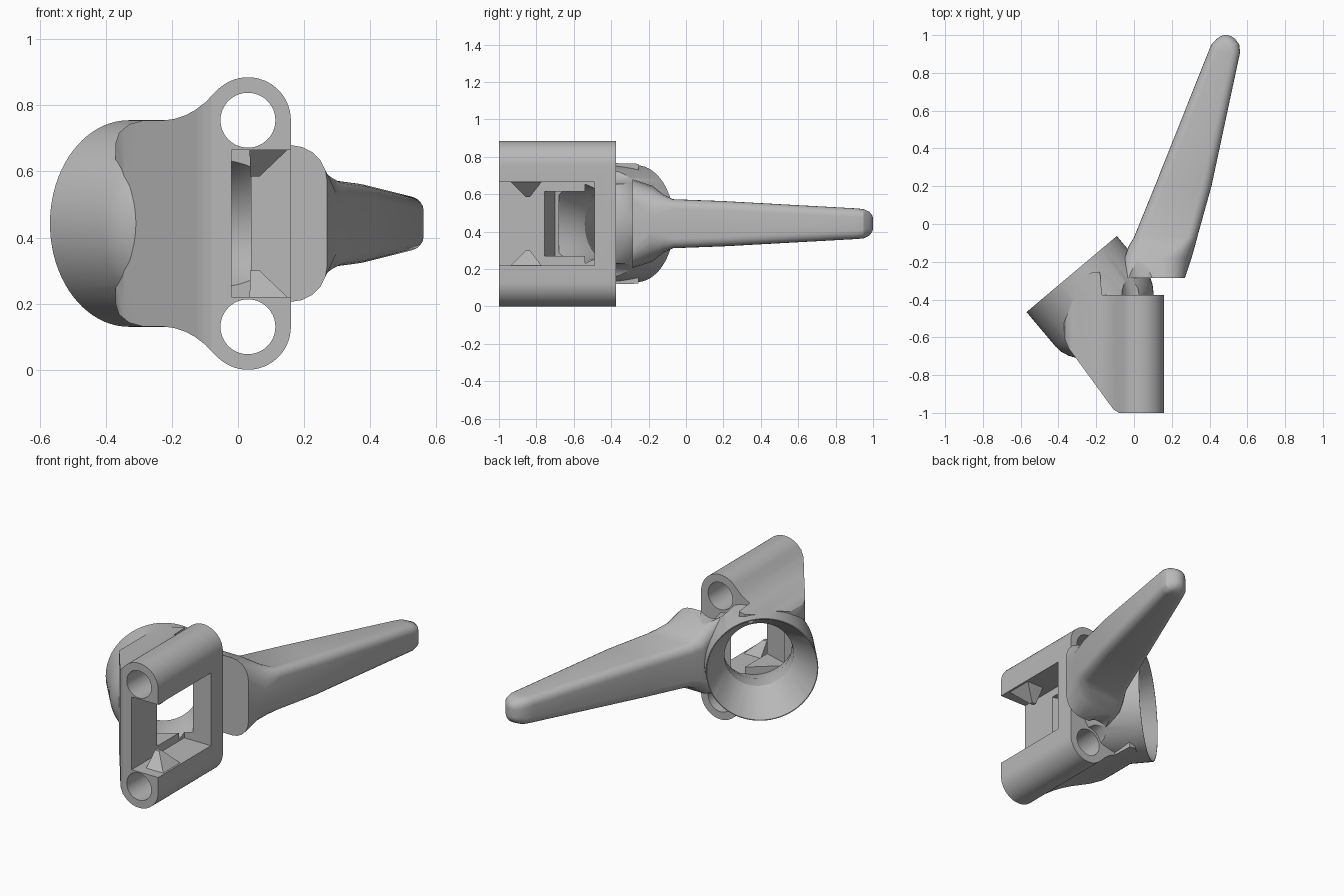
import bpy, bmesh, math
from mathutils import Vector

old = bpy.data.objects.get("Cube")
if old:
    bpy.data.objects.remove(old, do_unlink=True)

grey = bpy.data.materials.new("plain grey")
grey.use_nodes = True
grey.diffuse_color = (0.48, 0.48, 0.48, 1)
grey.node_tree.nodes["Principled BSDF"].inputs["Base Color"].default_value = (0.48, 0.48, 0.48, 1)

MID = 0.4425            # mirror height
TUBE_X, TUBE_Z = 0.03, 0.3125
Y_AXIS = Vector((0, 1, 0))
CUP = Vector((-0.33, -0.265, MID))
CUP_AXIS = Vector((0.644, -0.765, 0)).normalized()


def loft(name, rings):
    """Solid through a list of equal-length rings, capped at both ends."""
    bm = bmesh.new()
    loops = [[bm.verts.new(p) for p in ring] for ring in rings]
    n = len(loops[0])
    for a, b in zip(loops, loops[1:]):
        for i in range(n):
            j = (i + 1) % n
            bm.faces.new((a[i], a[j], b[j], b[i]))
    bm.faces.new(loops[0][::-1])
    bm.faces.new(loops[-1])
    bmesh.ops.recalc_face_normals(bm, faces=bm.faces)
    mesh = bpy.data.meshes.new(name)
    bm.to_mesh(mesh)
    bm.free()
    mesh.materials.append(grey)
    ob = bpy.data.objects.new(name, mesh)
    bpy.context.collection.objects.link(ob)
    return ob


def revolve(name, origin, axis, profile, n=64):
    """Round solid; profile is (distance along axis, radius)."""
    side, up = axis.cross(Vector((0, 0, 1))), Vector((0, 0, 1))
    turn = [2 * math.pi * i / n for i in range(n)]
    return loft(name, [[origin + axis * t + (side * math.cos(a) + up * math.sin(a)) * r
                        for a in turn] for t, r in profile])


def upright(name, plan, z0, z1):
    return loft(name, [[(x, y, z) for x, y in plan] for z in (z0, z1)])


def combine(ob, tool, operation):
    mod = ob.modifiers.new("combine", 'BOOLEAN')
    mod.operation, mod.solver, mod.object = operation, 'EXACT', tool
    graph = bpy.context.evaluated_depsgraph_get()
    mesh = bpy.data.meshes.new_from_object(ob.evaluated_get(graph))
    ob.modifiers.clear()
    ob.data = mesh
    bpy.data.objects.remove(tool, do_unlink=True)


def rounded_section(y, x0, x1, half, r, steps=6):
    """Section across the handle: outer corners of radius r, inner ones smaller."""
    pts = []
    q = min(r, 0.06)
    corners = ((x1 - r, half - r, r), (x0 + q, half - q, q),
               (x0 + q, q - half, q), (x1 - r, r - half, r))
    for k, (cx, cz, rad) in enumerate(corners):
        for i in range(steps):
            a = math.pi / 2 * (k + i / (steps - 1))
            pts.append((cx + rad * math.cos(a), y, MID + cz + rad * math.sin(a)))
    return pts


# Clamp body: tube outline with a concave flare, trimmed to its plan shape
half = [(TUBE_X + 0.13 * math.cos(math.radians(a)), TUBE_Z + 0.13 * math.sin(math.radians(a)))
        for a in range(0, 144, 6)]
half += [(-0.1, 0.366), (-0.13, 0.343), (-0.16, 0.327), (-0.19, 0.317), (-0.22, TUBE_Z),
         (-0.29, 0.311), (-0.33, 0.3), (-0.36, 0.275), (-0.375, 0.23), (-0.375, 0.18)]
outline = half + [(x, -z) for x, z in reversed(half)]
body = loft("bracket_body", [[(x, y, MID + z) for x, z in outline] for y in (-1, -0.2)])
plan = [(-0.08, -1), (0.3, -1), (0.3, -0.375), (-0.17, -0.375), (-0.18, -0.255), (-0.22, -0.255),
        (-0.27, -0.29), (-0.31, -0.37), (-0.37, -0.52), (-0.37, -0.6), (-0.345, -0.66),
        (-0.3, -0.72), (-0.11, -0.98)]
combine(body, upright("plan_trim", plan, -0.2, 1.1), 'INTERSECT')

# Angled cup with a domed base
cup = revolve("cup", CUP, CUP_AXIS, [(0, 0.3125), (0.24, 0.3125), (0.28, 0.307), (0.32, 0.291),
                                     (0.36, 0.264), (0.39, 0.24), (0.42, 0.21)], 80)
combine(body, cup, 'UNION')

# Handle with a broad hub and a rounded tip
handle = loft("handle", [rounded_section(*s) for s in (
    (-0.285, -0.06, 0.27, 0.237, 0.11),
    (-0.18, -0.05, 0.305, 0.203, 0.16),
    (-0.12, -0.03, 0.322, 0.155, 0.09),
    (-0.07, 0.0, 0.335, 0.131, 0.05),
    (0.2, 0.11, 0.41, 0.121, 0.05),
    (0.91, 0.393, 0.562, 0.082, 0.045),
    (0.95, 0.41, 0.557, 0.078, 0.045),
    (0.98, 0.437, 0.535, 0.064, 0.042),
    (0.995, 0.46, 0.512, 0.045, 0.022),
    (1.0, 0.475, 0.495, 0.03, 0.009))])
combine(body, handle, 'UNION')

# Cup funnel narrowing to a throat and flaring into the window
cutters = [
    revolve("funnel_cut", CUP, CUP_AXIS, [(-0.1, 0.363), (0, 0.308), (0.2, 0.192), (0.3, 0.192),
                                          (0.41, 0.22)]),
    upright("pocket_cut", [(-0.2, -0.7), (0.01, -0.765), (0.01, -0.48), (-0.05, -0.48)], 0.27, 0.615),
    upright("window_cut", [(-0.02, -1.1), (0.4, -1.1), (0.4, -0.49), (-0.02, -0.49)], 0.22, 0.665),
]
# Tube bores and the trough behind each tube
for s in (-1, 1):
    centre = Vector((TUBE_X, 0, MID + s * TUBE_Z))
    cutters.append(revolve("bore_cut", centre, Y_AXIS, [(-1.1, 0.083), (-0.3, 0.083)]))
    cutters.append(revolve("trough_cut", centre, Y_AXIS, [(-0.375, 0.1), (-0.05, 0.1)]))
for cutter in cutters:
    combine(body, cutter, 'DIFFERENCE')

# Snap teeth facing each other inside the window
parts = [body]
for s, name in ((-1, "lower_tooth"), (1, "upper_tooth")):
    base = [(0.035, -0.94), (0.153, -0.94), (0.153, -0.77), (0.035, -0.77)]
    tip = [(0.037, -0.855), (0.065, -0.855), (0.065, -0.835), (0.037, -0.835)]
    parts.append(loft(name, [[(x, y, MID + s * h) for x, y in ring]
                             for ring, h in ((base, 0.226), (tip, 0.142))]))

for ob in parts:
    bpy.ops.object.select_all(action='DESELECT')
    ob.select_set(True)
    bpy.context.view_layer.objects.active = ob
    bpy.ops.object.shade_smooth_by_angle(angle=math.radians(28))
